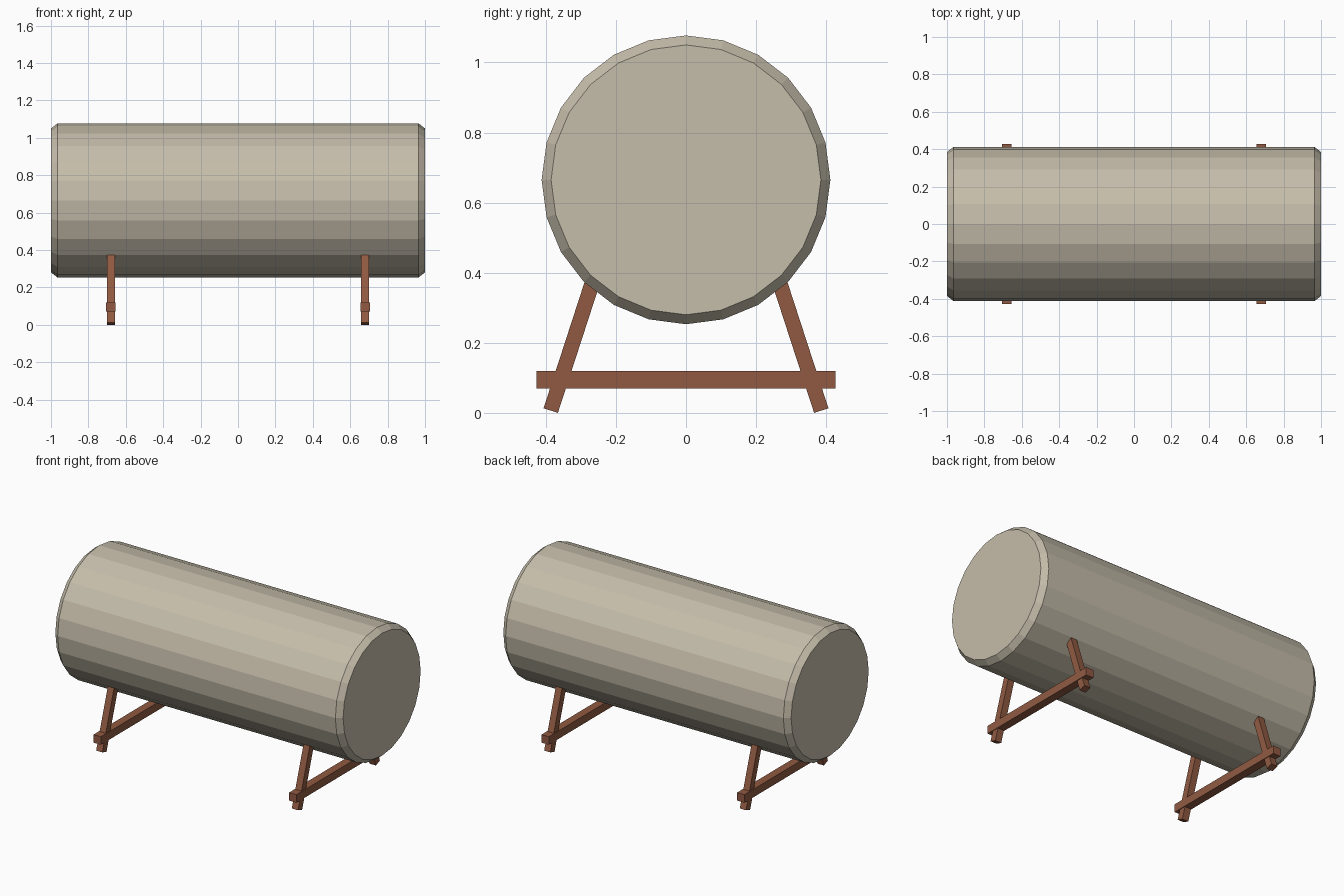
import bpy, bmesh, math
from mathutils import Matrix, Vector

if "Cube" in bpy.data.objects:
    bpy.data.objects.remove(bpy.data.objects["Cube"])


def material(name, rgb):
    m = bpy.data.materials.new(name)
    m.diffuse_color = (*rgb, 1)
    m.use_nodes = True
    m.node_tree.nodes["Principled BSDF"].inputs["Base Color"].default_value = m.diffuse_color
    return m


TAN = material("tan_paint", (0.56, 0.51, 0.405))
BROWN = material("brown_wood", (0.28, 0.102, 0.054))


def add_object(name, bm, mat):
    mesh = bpy.data.meshes.new(name)
    bmesh.ops.recalc_face_normals(bm, faces=bm.faces)
    bm.to_mesh(mesh)
    bm.free()
    mesh.materials.append(mat)
    obj = bpy.data.objects.new(name, mesh)
    bpy.context.collection.objects.link(obj)
    return obj


def beam(name, size, centre, tilt=0):
    bm = bmesh.new()
    bmesh.ops.create_cube(bm, size=1)
    bm.transform(Matrix.Translation(centre) @ Matrix.Rotation(tilt, 4, 'X')
                 @ Matrix.Diagonal((*size, 1)))
    return add_object(name, bm, BROWN)


# Tank: 24-sided drum along x with chamfered rims
SIDES, AXIS_Z = 24, 0.665
bm = bmesh.new()
rings = []
for x, r in [(-1, 0.385), (-0.965, 0.412), (0.965, 0.412), (1, 0.385)]:
    angles = [2 * math.pi * i / SIDES for i in range(SIDES)]
    rings.append([bm.verts.new((x, r * math.cos(a), AXIS_Z + r * math.sin(a))) for a in angles])
for a, b in zip(rings, rings[1:]):
    for i in range(SIDES):
        j = (i + 1) % SIDES
        bm.faces.new((a[i], a[j], b[j], b[i]))
bm.faces.new(rings[0])
bm.faces.new(rings[-1])
add_object("tank", bm, TAN)

# Two stands: splayed legs joined by a crossbar
TILT, LENGTH = math.radians(18), 0.42
for end, x in (("left", -0.68), ("right", 0.68)):
    for side, s in (("front", -1), ("back", 1)):
        foot = Vector((x, s * 0.386, 0.0066))
        up = Vector((0, -s * math.sin(TILT), math.cos(TILT)))
        beam(f"{end}_{side}_leg", (0.043, 0.043, LENGTH), foot + up * LENGTH / 2, s * TILT)
    beam(f"{end}_crossbar", (0.051, 0.854, 0.05), Vector((x, 0, 0.095)))
